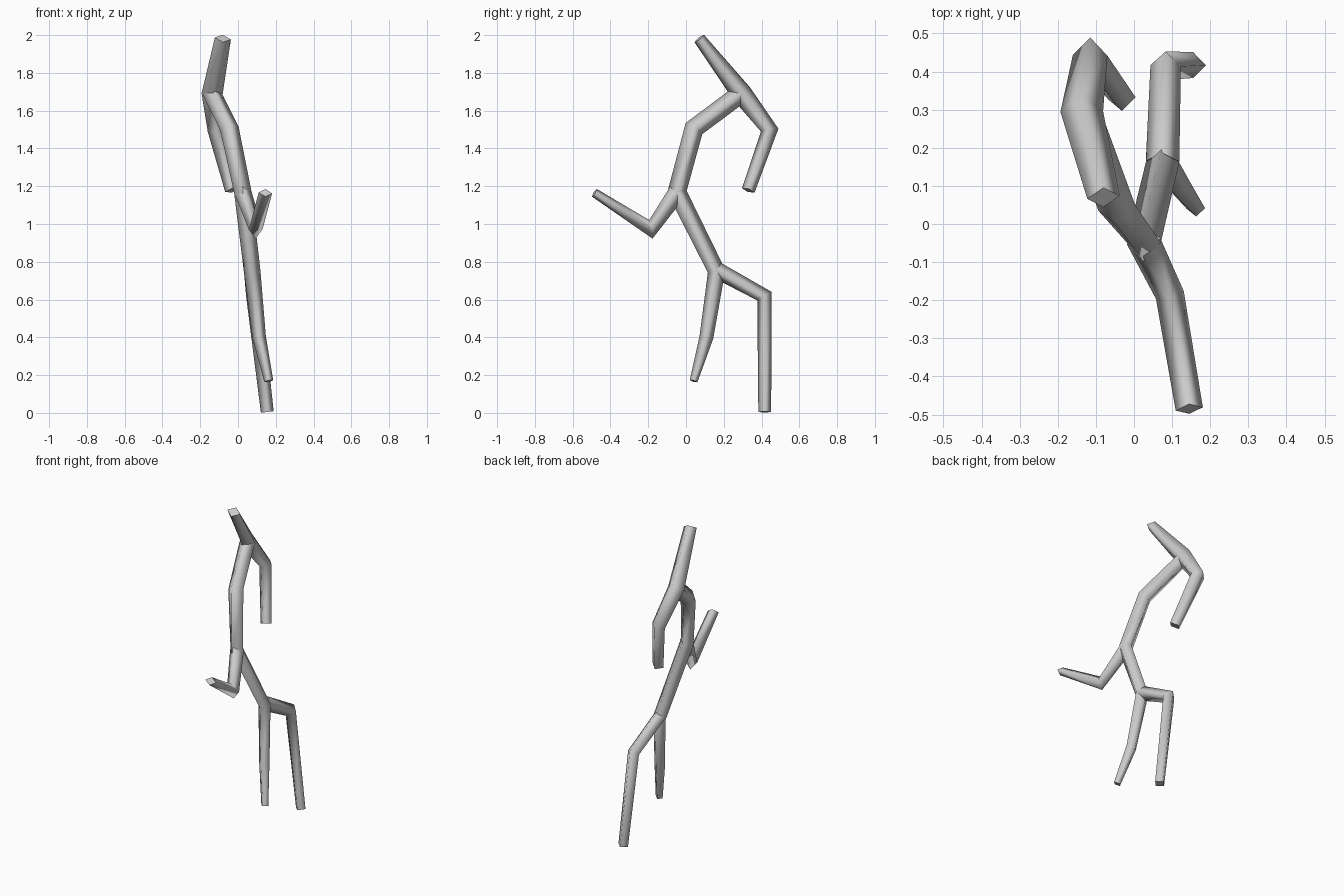
import bpy, bmesh
from mathutils import Vector

if "Cube" in bpy.data.objects:
    bpy.data.objects.remove(bpy.data.objects["Cube"])


def limb(name, points):
    """Four-sided smooth tube; each point is (x, y, z, side radius, front radius)."""
    pos = [Vector(p[:3]) for p in points]
    dirs = [(b - a).normalized() for a, b in zip(pos, pos[1:])]
    bm = bmesh.new()
    rings = []
    for i, p in enumerate(points):
        t = (dirs[max(i - 1, 0)] + dirs[min(i, len(dirs) - 1)]).normalized()
        u = Vector((1, 0, 0))
        u = (u - t * u.dot(t)).normalized()
        v = t.cross(u)
        rings.append([bm.verts.new(pos[i] + o)
                      for o in (u * p[3], v * p[4], -u * p[3], -v * p[4])])
    for a, b in zip(rings, rings[1:]):
        for k in range(4):
            n = (k + 1) % 4
            bm.faces.new((a[k], a[n], b[n], b[k])).smooth = True
    bm.faces.new(rings[0][::-1])
    bm.faces.new(rings[-1])
    # keep the end caps crisp
    for ring in (rings[0], rings[-1]):
        for k in range(4):
            bm.edges.get((ring[k], ring[(k + 1) % 4])).smooth = False
    bmesh.ops.recalc_face_normals(bm, faces=bm.faces)
    me = bpy.data.meshes.new(name)
    bm.to_mesh(me)
    bm.free()
    ob = bpy.data.objects.new(name, me)
    bpy.context.collection.objects.link(ob)


# upper branch running over the shoulder and hanging down
limb("upper_arm_branch", [
    (-0.08, 0.07, 1.982, 0.043, 0.032),
    (-0.137, 0.295, 1.69, 0.056, 0.055),
    (-0.115, 0.443, 1.497, 0.046, 0.047),
    (-0.032, 0.33, 1.178, 0.037, 0.035)])

# spine continuing into the front leg
limb("spine_and_front_leg", [
    (-0.137, 0.29, 1.69, 0.050, 0.050),
    (-0.045, 0.042, 1.505, 0.050, 0.053),
    (0.025, -0.048, 1.17, 0.046, 0.052),
    (0.075, 0.162, 0.75, 0.044, 0.047),
    (0.112, 0.108, 0.40, 0.036, 0.037),
    (0.163, 0.040, 0.168, 0.024, 0.021)])

# forward reaching branch
limb("forward_arm_branch", [
    (0.025, -0.045, 1.17, 0.046, 0.048),
    (0.094, -0.186, 0.972, 0.038, 0.050),
    (0.145, -0.485, 1.165, 0.036, 0.024)])

# bent rear leg
limb("rear_leg", [
    (0.075, 0.165, 0.755, 0.044, 0.044),
    (0.083, 0.415, 0.618, 0.040, 0.044),
    (0.155, 0.417, 0.005, 0.034, 0.034)])
